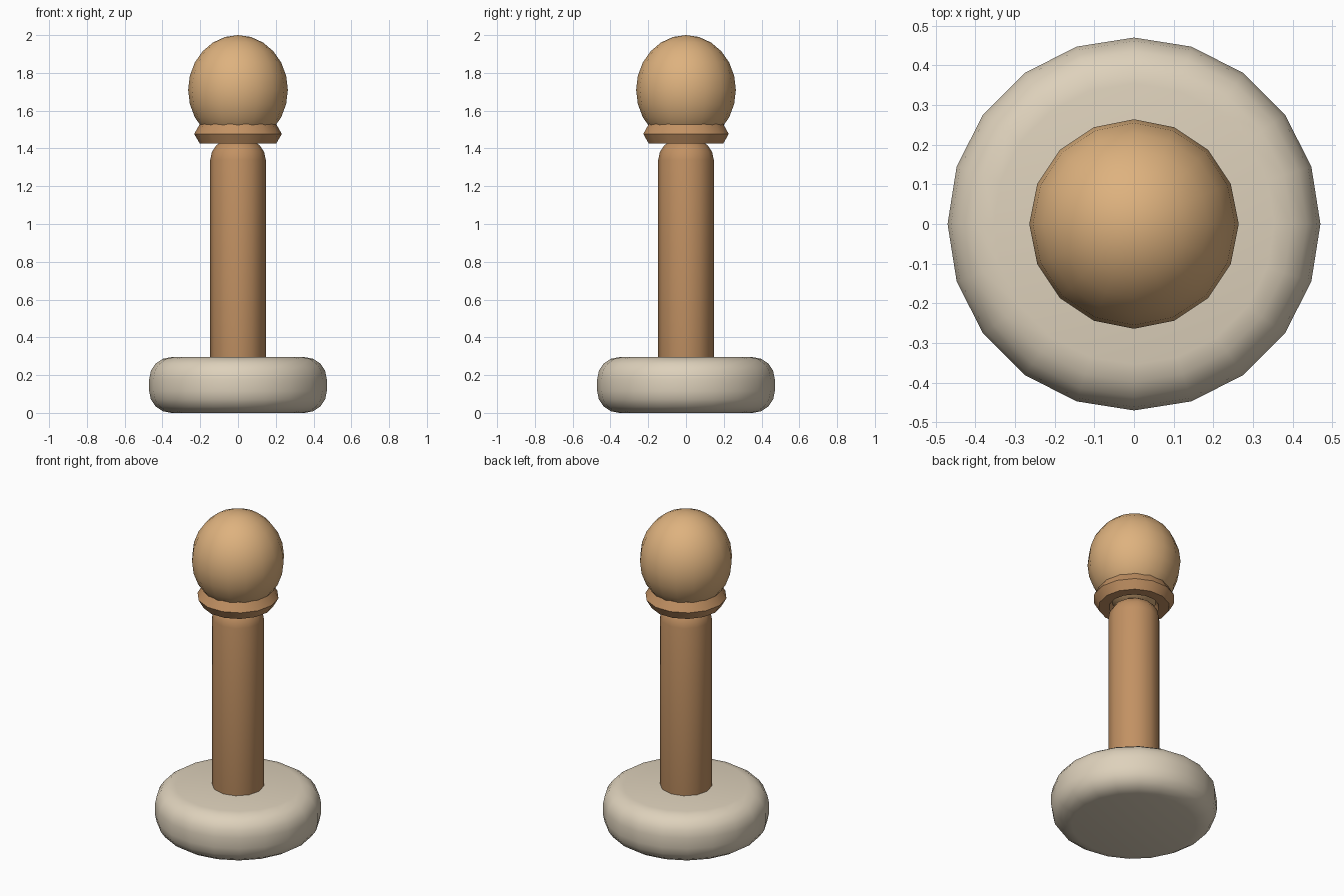
import bpy
import math

cube = bpy.data.objects.get("Cube")
if cube:
    bpy.data.objects.remove(cube, do_unlink=True)


def make_material(name, rgb):
    mat = bpy.data.materials.new(name)
    mat.use_nodes = True
    color = (*rgb, 1.0)
    mat.diffuse_color = color
    mat.node_tree.nodes["Principled BSDF"].inputs["Base Color"].default_value = color
    return mat


def finish(name, mat):
    """Name, colour and smooth the active object."""
    obj = bpy.context.object
    obj.name = name
    obj.data.name = name
    obj.data.materials.append(mat)
    bpy.ops.object.shade_smooth_by_angle(angle=math.radians(40))
    return obj


def rounded_cylinder(name, radius, bottom, top, sides, rounding, mat):
    bpy.ops.mesh.primitive_cylinder_add(
        vertices=sides, radius=radius, depth=top - bottom,
        location=(0, 0, (bottom + top) / 2))
    bevel = bpy.context.object.modifiers.new("Rounding", "BEVEL")
    bevel.width = rounding
    bevel.segments = 4
    bevel.limit_method = "ANGLE"
    bevel.angle_limit = math.radians(60)
    bpy.ops.object.modifier_apply(modifier=bevel.name)
    return finish(name, mat)


cream = make_material("cream", (0.73, 0.64, 0.50))
brown_wood = make_material("brown wood", (0.54, 0.285, 0.125))
light_wood = make_material("light wood", (0.73, 0.445, 0.21))

# Foot and shaft
rounded_cylinder("base", 0.47, 0.0, 0.295, 20, 0.115, cream)
rounded_cylinder("shaft", 0.147, 0.15, 1.45, 12, 0.11, brown_wood)

# Faceted ring under the knob
bpy.ops.mesh.primitive_torus_add(
    major_segments=14, minor_segments=6, major_radius=0.172,
    minor_radius=0.06, location=(0, 0, 1.477))
finish("collar", brown_wood)

# Slightly tall round knob
bpy.ops.mesh.primitive_uv_sphere_add(
    segments=16, ring_count=12, radius=1, location=(0, 0, 1.71))
bpy.context.object.scale = (0.264, 0.264, 0.29)
bpy.ops.object.transform_apply(location=False, rotation=False, scale=True)
finish("knob", light_wood)
